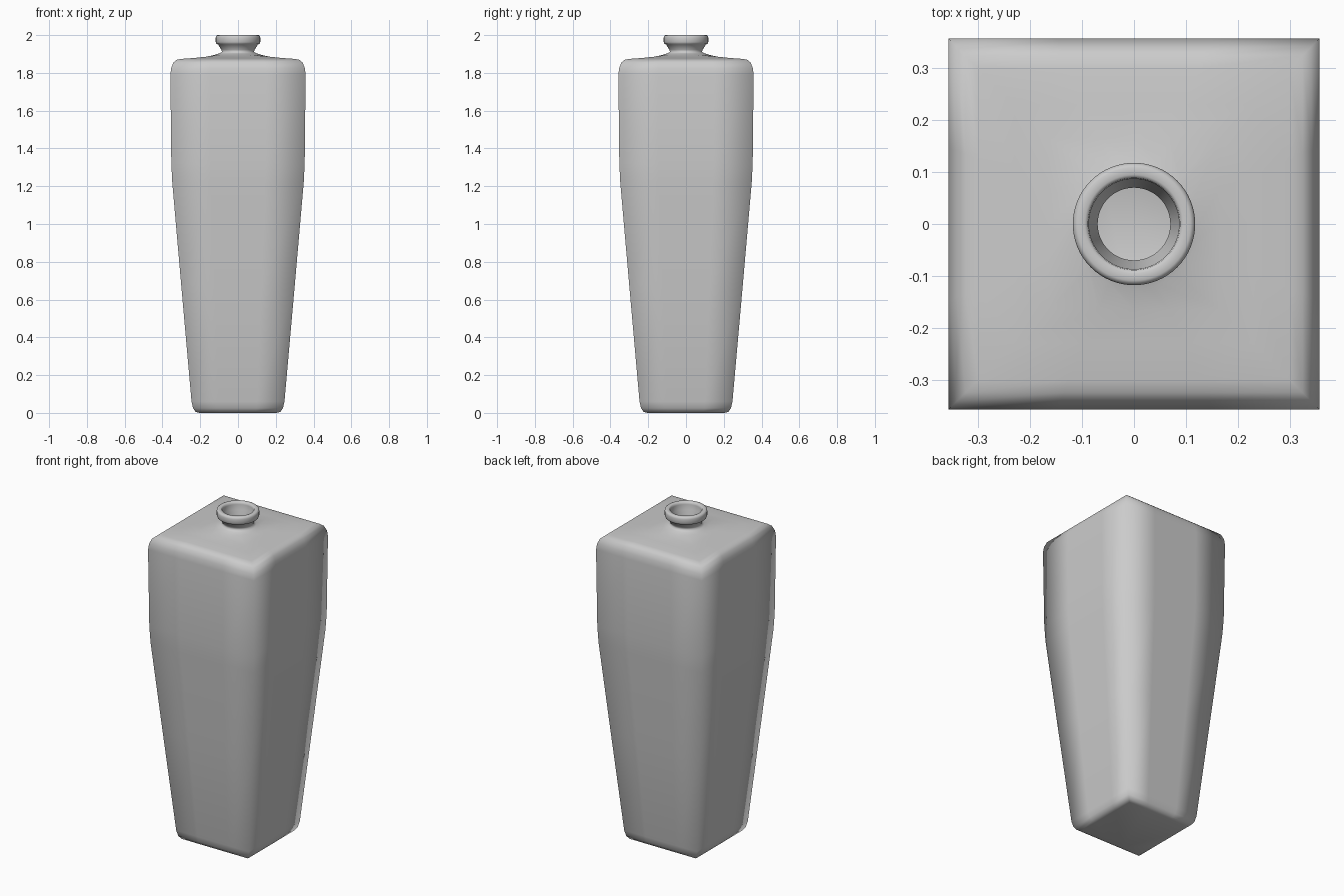
import bpy, bmesh
from math import cos, sin, tau

if "Cube" in bpy.data.objects:
    bpy.data.objects.remove(bpy.data.objects["Cube"])

COARSE, FINE = 16, 64      # sides of the square body / of the round neck

# (half width, height, squareness): 1 = square body, 0 = round neck
OUTER = [
    (0.205, 0.0, 1), (0.225, 0.006, 1), (0.238, 0.025, 1), (0.246, 0.06, 1),
    (0.30, 0.67, 1), (0.348, 1.22, 1), (0.353, 1.32, 1), (0.358, 1.79, 1),
    (0.354, 1.825, 1), (0.342, 1.855, 1), (0.325, 1.869, 1), (0.30, 1.874, 1),
    (0.23, 1.879, 1), (0.165, 1.886, 1),
    (0.125, 1.895, 0), (0.10, 1.903, 0), (0.085, 1.911, 0), (0.088, 1.922, 0),
    (0.104, 1.949, 0), (0.114, 1.954, 0), (0.118, 1.963, 0), (0.118, 1.987, 0),
    (0.115, 1.997, 0), (0.109, 2.0, 0), (0.095, 2.0, 0),
]
INNER = [
    (0.089, 1.997, 0), (0.087, 1.985, 0), (0.086, 1.955, 0), (0.07, 1.92, 0),
    (0.07, 1.905, 0), (0.085, 1.888, 0),
    (0.165, 1.868, 1), (0.29, 1.857, 1), (0.325, 1.84, 1), (0.338, 1.79, 1),
    (0.332, 1.32, 1), (0.327, 1.22, 1), (0.226, 0.06, 1), (0.19, 0.022, 1),
]


def ring(bm, half, z, square):
    """One cross-section, square or round."""
    n = COARSE if square else FINE
    verts = []
    for i in range(n):
        a = tau * i / n
        x, y = cos(a), sin(a)
        r = half / max(abs(x), abs(y)) if square else half
        verts.append(bm.verts.new((r * x, r * y, z)))
    return verts


def bridge(bm, a, b):
    """Skin two rings whose counts are multiples of each other."""
    n = min(len(a), len(b))
    ka, kb = len(a) // n, len(b) // n
    for i in range(n):
        low = [a[(i * ka + j) % len(a)] for j in range(ka + 1)]
        high = [b[(i * kb + j) % len(b)] for j in range(kb + 1)]
        bm.faces.new(low + high[::-1])


# Hollow square bottle: outer skin, lip and inner skin in one loft
bm = bmesh.new()
rings = [ring(bm, *p) for p in OUTER + INNER]
for a, b in zip(rings, rings[1:]):
    bridge(bm, a, b)
bm.faces.new(rings[0][::-1])      # base
bm.faces.new(rings[-1])           # inside floor
bmesh.ops.recalc_face_normals(bm, faces=bm.faces)
for f in bm.faces:
    f.smooth = True

mesh = bpy.data.meshes.new("square_bottle")
bm.to_mesh(mesh)
bm.free()
bottle = bpy.data.objects.new("square_bottle", mesh)
bpy.context.collection.objects.link(bottle)
